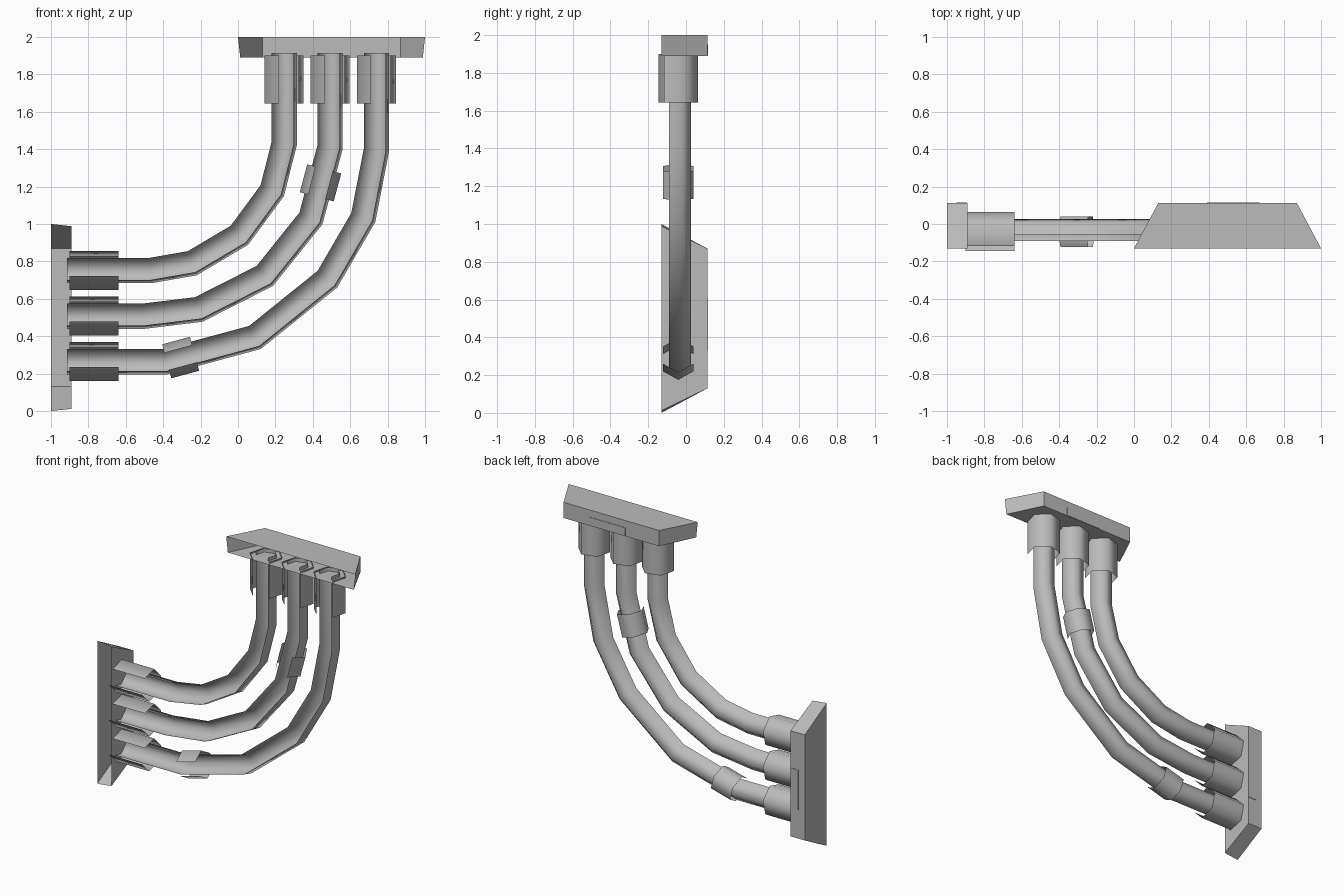
import bpy
import bmesh
from math import sin, cos, radians
from mathutils import Vector

cube = bpy.data.objects.get("Cube")
if cube:
    bpy.data.objects.remove(cube, do_unlink=True)

grey = bpy.data.materials.new("plain grey")
grey.use_nodes = True
COLOUR = (0.5, 0.5, 0.5, 1)
grey.diffuse_color = COLOUR
grey.node_tree.nodes["Principled BSDF"].inputs["Base Color"].default_value = COLOUR

PIPE_Y = -0.041


def finish(bm, name):
    mesh = bpy.data.meshes.new(name)
    bm.to_mesh(mesh)
    bm.free()
    mesh.materials.append(grey)
    obj = bpy.data.objects.new(name, mesh)
    bpy.context.collection.objects.link(obj)
    return obj


def channel(name, path, radius, angles):
    """Sweep an open hexagonal profile along a path in the xz plane."""
    pts = [Vector(p) for p in path]
    bm = bmesh.new()
    rings = []
    for i, p in enumerate(pts):
        before = (p - pts[i - 1]).normalized() if i else None
        after = (pts[i + 1] - p).normalized() if i < len(pts) - 1 else None
        a, b = before or after, after or before
        t = (a + b).normalized()
        side = Vector((-t.y, t.x)) / t.dot(a)      # mitred side direction
        ring = []
        for ang in angles:
            q = p + side * radius * cos(radians(ang))
            ring.append(bm.verts.new((q.x, PIPE_Y + radius * sin(radians(ang)), q.y)))
        rings.append(ring)
    for i in range(len(rings) - 1):
        mid = (pts[i] + pts[i + 1]) / 2
        axis = Vector((mid.x, PIPE_Y, mid.y))
        for j in range(len(angles) - 1):
            f = bm.faces.new((rings[i][j], rings[i][j + 1],
                              rings[i + 1][j + 1], rings[i + 1][j]))
            f.smooth = True
            f.normal_update()
            if f.normal.dot(f.calc_center_median() - axis) < 0:
                f.normal_flip()
    return finish(bm, name)


def place(x, y, z, flip):
    """Mirror across the diagonal plane x + z = 1 for the side bracket."""
    return (1 - z, y, 1 - x) if flip else (x, y, z)


def bracket(name, flip):
    """Trapezoid box, open toward the front."""
    bm = bmesh.new()
    front, back = -0.13, 0.113

    def loop(z, inset):
        corners = [(inset, front), (0.13, back), (0.87, back), (1 - inset, front)]
        return [bm.verts.new(place(x, y, z, flip)) for x, y in corners]

    outer, inner = loop(2, 0), loop(1.89, 0.012)
    bm.faces.new(outer)
    bm.faces.new(inner)
    for i in range(3):
        bm.faces.new((outer[i], outer[i + 1], inner[i + 1], inner[i]))
    bmesh.ops.recalc_face_normals(bm, faces=bm.faces)
    finish(bm, name)

    # Thin plate on the back
    bm = bmesh.new()
    bmesh.ops.create_cube(bm, size=1)
    for v in bm.verts:
        v.co = place(0.53 + v.co.x * 0.28, back + v.co.y * 0.006,
                     1.921 + v.co.z * 0.058, flip)
    bmesh.ops.recalc_face_normals(bm, faces=bm.faces)
    finish(bm, name + "_back_plate")


bracket("top_bracket", False)
bracket("side_bracket", True)

# Bend points of each pipe, from the top bracket to the side bracket
bends = {
    "inner": [(0.247, 1.43), (0.183, 1.178), (0.008, 0.94), (-0.245, 0.79), (-0.47, 0.751)],
    "middle": [(0.492, 1.41), (0.39, 1.03), (0.143, 0.722), (-0.21, 0.543), (-0.505, 0.507)],
    "outer": [(0.74, 1.395), (0.67, 1.035), (0.478, 0.705), (0.09, 0.393), (-0.388, 0.264)],
}
PIPE_ANGLES = range(-45, 196, 60)
SLEEVE_ANGLES = range(-45, 256, 60)
COLLAR_ANGLES = range(-60, 241, 60)

for label, mids in bends.items():
    x, z = mids[0][0], mids[-1][1]
    channel(label + "_pipe", [(x, 1.915)] + mids + [(-0.915, z)], 0.07, PIPE_ANGLES)
    channel(label + "_top_sleeve", [(x, 1.9), (x, 1.643)], 0.108, SLEEVE_ANGLES)
    channel(label + "_side_sleeve", [(-0.9, z), (-0.64, z)], 0.108, SLEEVE_ANGLES)


def collar(name, start, end, at):
    """Short clamp around one straight length of pipe."""
    a, b = Vector(start), Vector(end)
    mid, step = a.lerp(b, at), (b - a).normalized() * 0.077
    channel(name, [mid - step, mid + step], 0.094, COLLAR_ANGLES)


collar("middle_collar", *bends["middle"][:2], 0.5)
collar("outer_collar", *bends["outer"][3:], 0.83)
